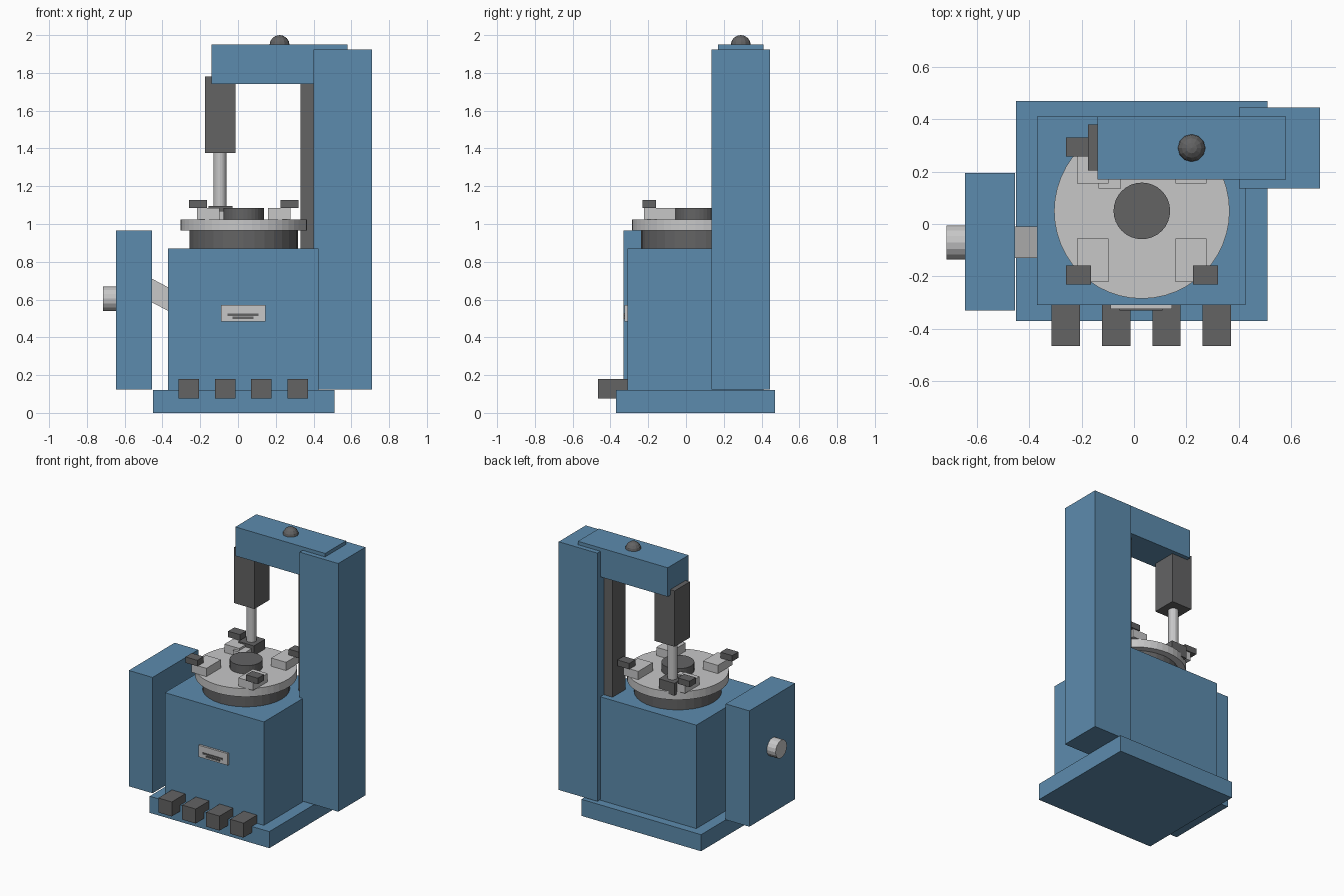
import bpy
import bmesh
from math import pi
from mathutils import Matrix, Vector

if "Cube" in bpy.data.objects:
    bpy.data.objects.remove(bpy.data.objects["Cube"])


def material(name, rgb):
    m = bpy.data.materials.new(name)
    m.use_nodes = True
    m.diffuse_color = (*rgb, 1)
    m.node_tree.nodes["Principled BSDF"].inputs["Base Color"].default_value = (*rgb, 1)
    return m


BLUE = material("blue paint", (0.108, 0.26, 0.42))
DARK = material("dark grey", (0.125, 0.125, 0.127))
LIGHT = material("light metal", (0.57, 0.57, 0.575))


def finish(name, bm, mat):
    mesh = bpy.data.meshes.new(name)
    bm.to_mesh(mesh)
    bm.free()
    mesh.materials.append(mat)
    ob = bpy.data.objects.new(name, mesh)
    bpy.context.collection.objects.link(ob)
    return ob


def box(name, mat, x, y, z, shear=0):
    """Box from (min, max) pairs; shear drops the +x end along z."""
    bm = bmesh.new()
    bmesh.ops.create_cube(bm, size=1)
    for v in bm.verts:
        px, py, pz = (a[0] if c < 0 else a[1] for c, a in zip(v.co, (x, y, z)))
        v.co = Vector((px, py, pz - (shear if v.co.x > 0 else 0)))
    return finish(name, bm, mat)


def cylinder(name, mat, center, radius, length, sides=32, axis="Z"):
    bm = bmesh.new()
    bmesh.ops.create_cone(bm, cap_ends=True, segments=sides, radius1=radius,
                          radius2=radius, depth=length)
    turn = Matrix.Rotation(pi / 2, 4, "Y") if axis == "X" else Matrix()
    bm.transform(Matrix.Translation(center) @ turn)
    return finish(name, bm, mat)


# Housing
box("base_plate", BLUE, (-0.45, 0.51), (-0.37, 0.47), (0, 0.12))
box("body", BLUE, (-0.37, 0.425), (-0.31, 0.41), (0.12, 0.87))
box("column", BLUE, (0.40, 0.71), (0.135, 0.445), (0.125, 1.925))
box("column_rail", DARK, (0.33, 0.40), (0.22, 0.37), (0.87, 1.74))
box("top_arm", BLUE, (-0.14, 0.58), (0.17, 0.41), (1.74, 1.95))

bm = bmesh.new()
bmesh.ops.create_uvsphere(bm, u_segments=12, v_segments=8, radius=0.053)
bm.transform(Matrix.Translation((0.22, 0.29, 1.947)))
finish("arm_knob", bm, DARK)

# Side panel with its link and roller
box("side_panel", BLUE, (-0.645, -0.455), (-0.33, 0.195), (0.125, 0.965))
box("panel_link", LIGHT, (-0.455, -0.37), (-0.13, -0.01), (0.585, 0.71), shear=0.045)
cylinder("panel_roller", LIGHT, (-0.68, -0.07, 0.605), 0.065, 0.07, 16, "X")

# Turntable
CX, CY = 0.03, 0.05
cylinder("turntable_base", DARK, (CX, CY, 0.9175), 0.288, 0.095)
cylinder("turntable_disc", LIGHT, (CX, CY, 0.995), 0.335, 0.06, 48)
cylinder("turntable_hub", DARK, (CX, CY, 1.055), 0.108, 0.06)

# Four clamps mirrored about the turntable centre
for sx, side in ((-1, "right"), (1, "left")):
    for sy, end in ((-1, "front"), (1, "back")):
        def span(c, s, a, b):
            return sorted((c + s * a, c + s * b))
        box(f"clamp_{end}_{side}", LIGHT, span(CX, sx, 0.128, 0.247),
            span(CY, sy, 0.105, 0.272), (1.025, 1.085))
        box(f"clamp_jaw_{end}_{side}", DARK, span(CX, sx, 0.195, 0.29),
            span(CY, sy, 0.208, 0.28), (1.085, 1.128))

# Press head, rod and tool
box("press_head", DARK, (-0.175, -0.012), (0.205, 0.38), (1.375, 1.78))
cylinder("press_rod", LIGHT, (-0.095, 0.29, 1.235), 0.034, 0.28, 16)
box("tool_head", DARK, (-0.155, -0.03), (0.225, 0.355), (1.005, 1.095))
box("tool_lip", LIGHT, (-0.135, -0.05), (0.135, 0.23), (1.025, 1.07))

# Foot pedals
for i in range(4):
    x = -0.26 + i * 0.192
    box(f"pedal_{i + 1}", DARK, (x - 0.054, x + 0.054), (-0.465, -0.31), (0.075, 0.18))

# Front vent plate with two slots
box("vent_plate", LIGHT, (-0.09, 0.145), (-0.325, -0.31), (0.485, 0.57))
for i, (half, z) in enumerate(((0.082, 0.52), (0.055, 0.503))):
    box(f"vent_slot_{i + 1}", DARK, (0.027 - half, 0.027 + half),
        (-0.33, -0.325), (z - 0.006, z + 0.006))
